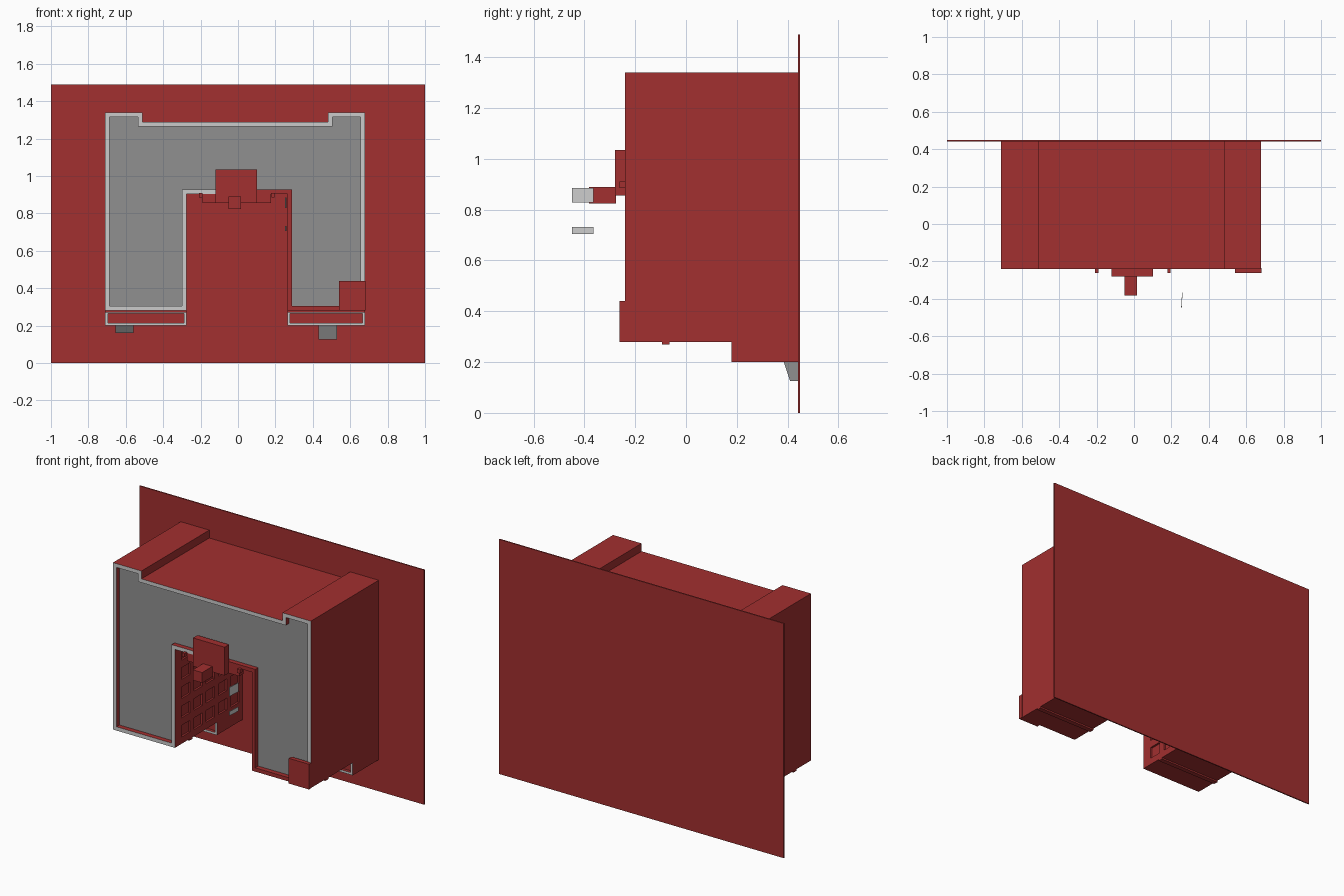
import bpy, bmesh

if "Cube" in bpy.data.objects:
    bpy.data.objects.remove(bpy.data.objects["Cube"])


def material(name, rgb):
    m = bpy.data.materials.new(name)
    m.diffuse_color = (*rgb, 1)
    m.use_nodes = True
    m.node_tree.nodes["Principled BSDF"].inputs["Base Color"].default_value = m.diffuse_color
    return m


RED = material("red", (0.36, 0.029, 0.029))
LIGHT = material("light_grey", (0.6, 0.6, 0.6))
DARK = material("dark_grey", (0.28, 0.28, 0.28))


def finish(bm, name, mats):
    me = bpy.data.meshes.new(name)
    bm.to_mesh(me)
    bm.free()
    for m in mats:
        me.materials.append(m)
    ob = bpy.data.objects.new(name, me)
    bpy.context.collection.objects.link(ob)
    return ob


def add_box(bm, x, y, z):
    v = bmesh.ops.create_cube(bm, size=1)["verts"]
    for p in v:
        p.co = [(a[0] + a[1]) / 2 + c * (a[1] - a[0]) for a, c in zip((x, y, z), p.co)]


def box(name, x, y, z, mat=RED):
    bm = bmesh.new()
    add_box(bm, x, y, z)
    return finish(bm, name, [mat])


def tray(name, outline, y0, y1, rim, depth, mats, red_rim=lambda c: False):
    """Extrude an x-z outline, then sink a panel into its front face."""
    bm = bmesh.new()
    front = bm.faces.new([bm.verts.new((x, y0, z)) for x, z in outline])
    back = bmesh.ops.extrude_face_region(bm, geom=[front], use_keep_orig=True)["geom"]
    for v in back:
        if isinstance(v, bmesh.types.BMVert):
            v.co.y = y1
    bmesh.ops.recalc_face_normals(bm, faces=bm.faces[:])
    front = min(bm.faces, key=lambda f: f.calc_center_median().y)
    ring = bmesh.ops.inset_region(bm, faces=[front], thickness=rim, use_even_offset=True)["faces"]
    for f in ring:
        f.material_index = 0 if red_rim(f.calc_center_median()) else 1
    sunk = bmesh.ops.extrude_face_region(bm, geom=[front])["geom"]
    for g in sunk:
        if isinstance(g, bmesh.types.BMVert):
            g.co.y += depth
        elif isinstance(g, bmesh.types.BMFace):
            g.material_index = 2
    if front.is_valid:
        bm.faces.remove(front)
    bmesh.ops.recalc_face_normals(bm, faces=bm.faces[:])
    return finish(bm, name, mats)


# Back wall
box("back_wall", (-1, 1), (0.44, 0.448), (0, 1.49))

# Main arch-shaped body with raised corners and a sunken front panel
outline = [(-0.71, 0.28), (-0.275, 0.28), (-0.275, 0.905), (-0.01, 0.905), (0.265, 0.905),
           (0.265, 0.28), (0.68, 0.28), (0.68, 1.34), (0.48, 1.34), (0.48, 1.29),
           (-0.51, 1.29), (-0.51, 1.34), (-0.71, 1.34)]
body = tray("arch_body", outline, -0.24, 0.44, 0.024, 0.03, [RED, LIGHT, DARK],
            lambda c: 0 < c.x < 0.6 and c.z < 0.95)

# Recessed window grid on both inner side walls
bm = bmesh.new()
for wall in (-0.275, 0.265):
    for col in range(5):
        for row in range(5):
            y, z = -0.13 + col * 0.123, 0.36 + row * 0.122
            add_box(bm, (wall - 0.012, wall + 0.012), (y - 0.042, y + 0.042), (z - 0.037, z + 0.037))
cutter = finish(bm, "window_cutter", [RED])
cutter.hide_render = True
mod = body.modifiers.new("windows", "BOOLEAN")
mod.object, mod.operation, mod.solver = cutter, "DIFFERENCE", "EXACT"
bpy.context.view_layer.objects.active = body
bpy.ops.object.modifier_apply(modifier=mod.name)
bpy.data.objects.remove(cutter)

# Lower rear steps and thin strips under both legs
for side, x0, x1 in (("left", -0.71, -0.275), ("right", 0.265, 0.68)):
    tray(side + "_lower_step", [(x0, 0.2), (x1, 0.2), (x1, 0.28), (x0, 0.28)],
         0.18, 0.44, 0.014, 0.02, [RED, LIGHT, RED])
    box(side + "_under_strip", (x0, x1), (-0.095, -0.065), (0.27, 0.282))

# Slanted chutes below the steps
for side, x0, x1, z0 in (("left", -0.655, -0.56, 0.16), ("right", 0.43, 0.53, 0.125)):
    ob = box(side + "_chute", (x0, x1), (0.385, 0.44), (z0, 0.2), DARK)
    for v in ob.data.vertices:
        if v.co.z < 0.19 and v.co.y < 0.4:
            v.co.y = 0.41

# Corner block on the right leg
box("corner_block", (0.54, 0.682), (-0.262, -0.235), (0.28, 0.44))

# Sign block, its knob, crossbar and side pegs over the arch
box("sign_block", (-0.12, 0.102), (-0.28, -0.235), (0.855, 1.035))
box("sign_knob", (-0.05, 0.016), (-0.382, -0.275), (0.824, 0.89))
box("crossbar", (-0.19, 0.177), (-0.239, -0.2), (0.855, 0.907))
for side, x in (("left", -0.2), ("right", 0.187)):
    box(side + "_peg", (x - 0.009, x + 0.009), (-0.262, -0.235), (0.886, 0.91))

# Loose window panes floating in front of the right leg
for name, z0, z1 in (("upper_pane", 0.828, 0.885), ("lower_pane", 0.705, 0.732)):
    ob = box(name, (0.252, 0.255), (-0.448, -0.365), (z0, z1), LIGHT)
    for v in ob.data.vertices:
        if v.co.y > -0.4:
            v.co.x += 0.005
